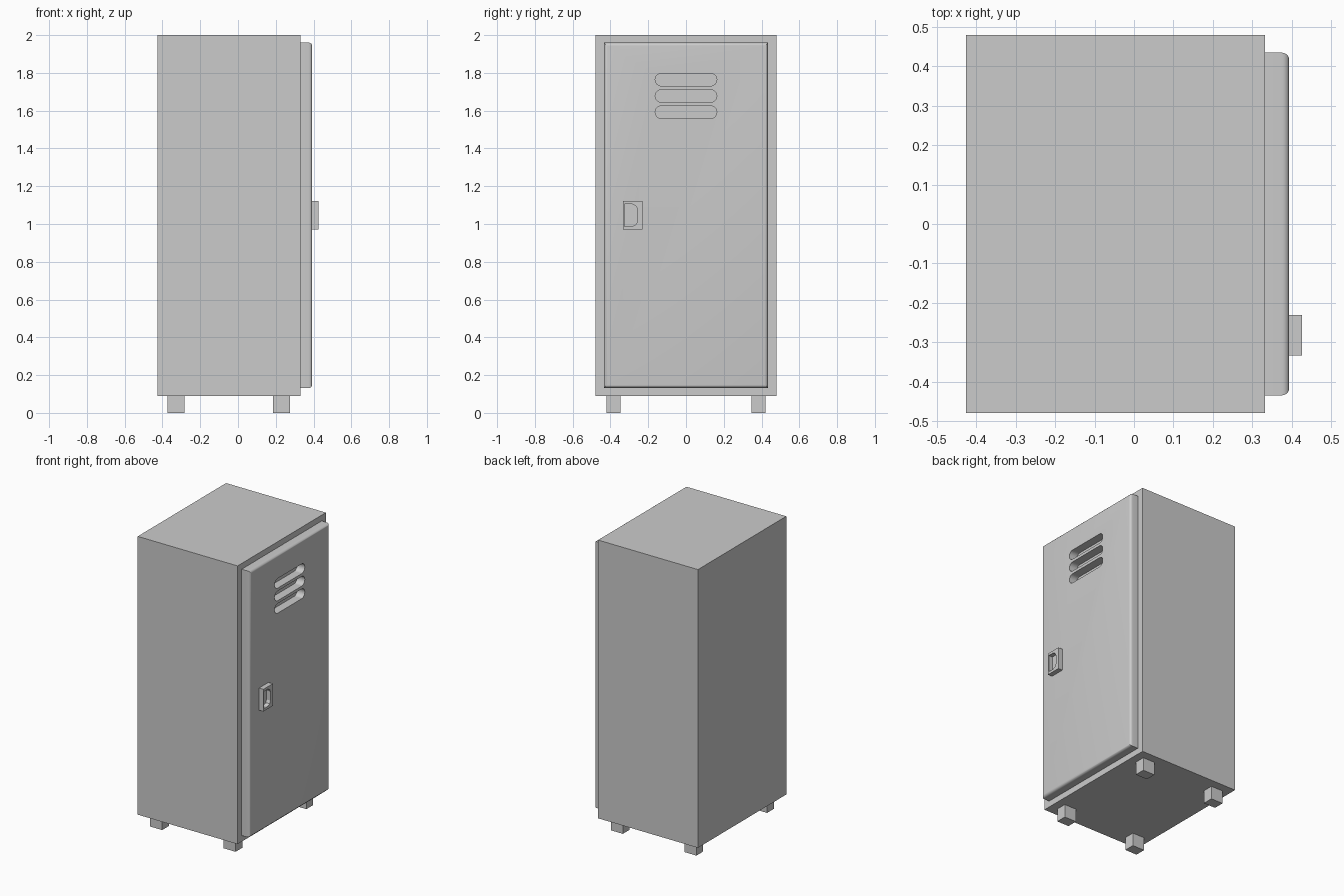
import bpy, bmesh, math

if "Cube" in bpy.data.objects:
    bpy.data.objects.remove(bpy.data.objects["Cube"])


def box(name, x, y, z, bevel_front=0.0):
    """Box from (min, max) ranges; optionally round the edges of the +x face."""
    bm = bmesh.new()
    bmesh.ops.create_cube(bm, size=1)
    for v in bm.verts:
        v.co = [r[0] + (c + 0.5) * (r[1] - r[0]) for c, r in zip(v.co, (x, y, z))]
    if bevel_front:
        edges = [e for e in bm.edges if all(v.co.x > x[1] - 1e-4 for v in e.verts)]
        bmesh.ops.bevel(bm, geom=edges, offset=bevel_front, segments=5,
                        profile=0.5, affect='EDGES')
    return finish(name, bm)


def prism(name, outline, x):
    """Extrude a (y, z) outline along x."""
    bm = bmesh.new()
    face = bm.faces.new([bm.verts.new((x[0], a, b)) for a, b in outline])
    res = bmesh.ops.extrude_face_region(bm, geom=[face])
    for v in res['geom']:
        if isinstance(v, bmesh.types.BMVert):
            v.co.x = x[1]
    bmesh.ops.recalc_face_normals(bm, faces=bm.faces)
    return finish(name, bm)


def finish(name, bm):
    me = bpy.data.meshes.new(name)
    bm.to_mesh(me)
    bm.free()
    ob = bpy.data.objects.new(name, me)
    bpy.context.collection.objects.link(ob)
    return ob


def rounded(y, z, r_left, r_right, n=8):
    """Rectangle outline with separate corner radii on the left and right."""
    pts = []
    corners = ((y[1], z[1], -1, -1, r_right, 0), (y[0], z[1], 1, -1, r_left, 90),
               (y[0], z[0], 1, 1, r_left, 180), (y[1], z[0], -1, 1, r_right, 270))
    for cy, cz, sy, sz, r, start in corners:
        for i in range(n + 1):
            a = math.radians(start + 90 * i / n)
            pts.append((cy + sy * r + r * math.cos(a), cz + sz * r + r * math.sin(a)))
    return pts


def cut(target, cutter):
    mod = target.modifiers.new(cutter.name, 'BOOLEAN')
    mod.operation = 'DIFFERENCE'
    mod.solver = 'EXACT'
    mod.object = cutter
    cutter.hide_render = True
    cutter.hide_set(True)


def smooth(ob):
    bpy.ops.object.select_all(action='DESELECT')
    ob.select_set(True)
    bpy.context.view_layer.objects.active = ob
    bpy.ops.object.shade_smooth_by_angle(angle=math.radians(30))


# cabinet body
box("cabinet_body", (-0.426, 0.332), (-0.479, 0.479), (0.09, 2.0))

# door with softened front edges
door = box("door", (0.332, 0.393), (-0.434, 0.434), (0.132, 1.96), 0.018)
smooth(door)

# ventilation slots
for i, zc in enumerate((1.764, 1.678, 1.592)):
    slot = prism(f"vent_cutter_{i}",
                 rounded((-0.163, 0.163), (zc - 0.033, zc + 0.033), 0.0325, 0.0325),
                 (0.335, 0.45))
    cut(door, slot)

# latch plate with a D-shaped finger recess
latch = box("latch_frame", (0.392, 0.426), (-0.333, -0.231), (0.97, 1.122))
recess = prism("latch_cutter",
               [(-0.325, 0.987), (-0.285, 0.987), (-0.265, 0.997), (-0.256, 1.015),
                (-0.256, 1.077), (-0.265, 1.095), (-0.285, 1.105), (-0.325, 1.105)],
               (0.396, 0.45))
cut(latch, recess)

# feet
for xn, x in (("back", (-0.373, -0.282)), ("front", (0.185, 0.276))):
    for yn, y in (("left", (-0.42, -0.347)), ("right", (0.347, 0.42))):
        box(f"foot_{xn}_{yn}", x, y, (0.0, 0.09))
